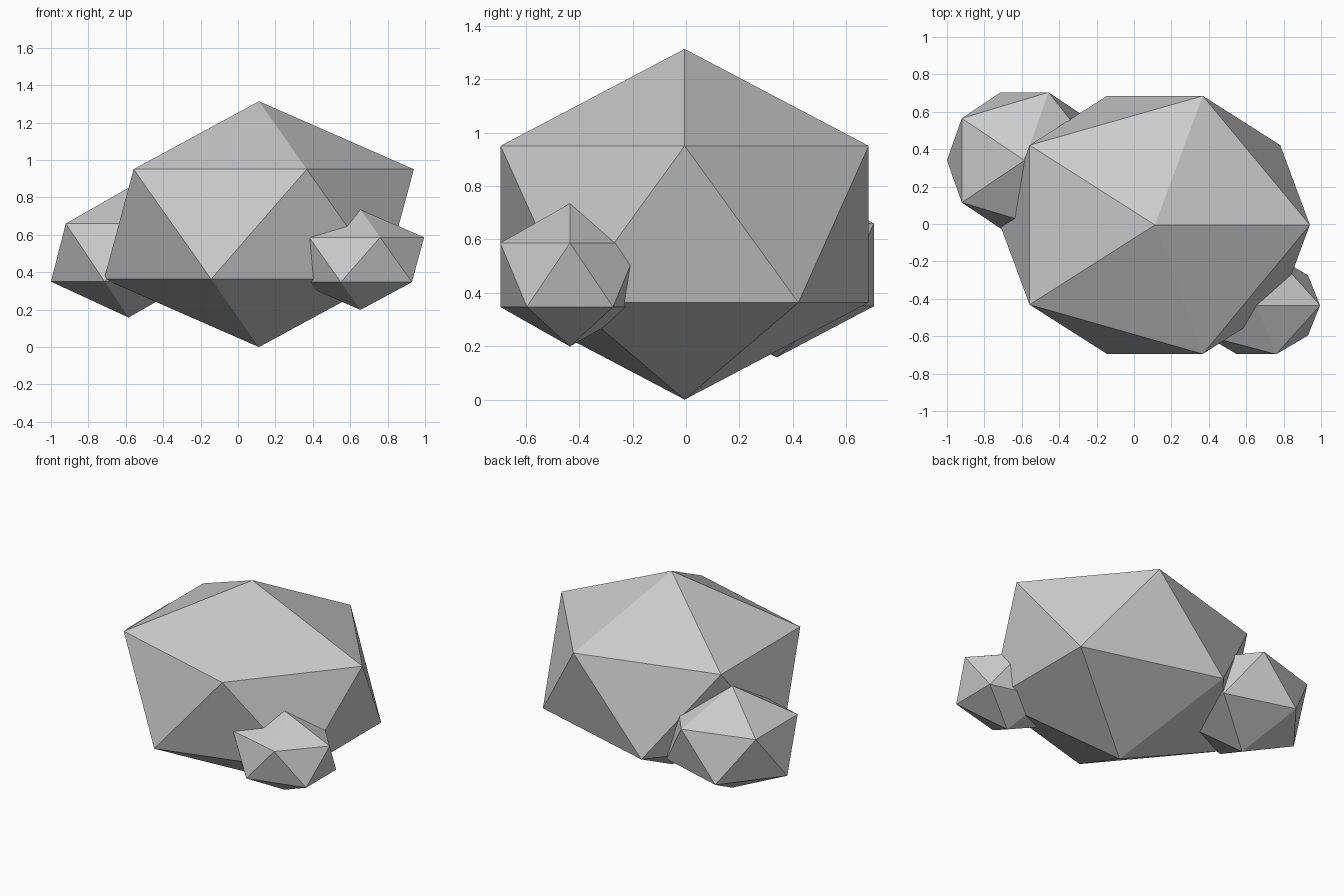
import bpy

cube = bpy.data.objects.get("Cube")
if cube:
    bpy.data.objects.remove(cube, do_unlink=True)

# Stone colour
stone = bpy.data.materials.new("stone_grey")
stone.use_nodes = True
colour = (0.6, 0.6, 0.6, 1)
stone.diffuse_color = colour
stone.node_tree.nodes["Principled BSDF"].inputs["Base Color"].default_value = colour


def rock(name, centre, radii):
    """A faceted boulder: a stretched twenty-sided ball."""
    bpy.ops.mesh.primitive_ico_sphere_add(subdivisions=1, radius=1, location=centre)
    obj = bpy.context.object
    obj.name = name
    obj.scale = radii
    bpy.ops.object.transform_apply(location=False, rotation=False, scale=True)
    bpy.ops.object.shade_flat()
    obj.data.materials.append(stone)


# Large boulder with two smaller ones sunk into its sides
rock("large_boulder", (0.112, -0.005, 0.657), (0.926, 0.811, 0.657))
rock("front_small_rock", (0.655, -0.435, 0.467), (0.38, 0.307, 0.268))
rock("back_medium_rock", (-0.585, 0.34, 0.505), (0.464, 0.428, 0.347))
